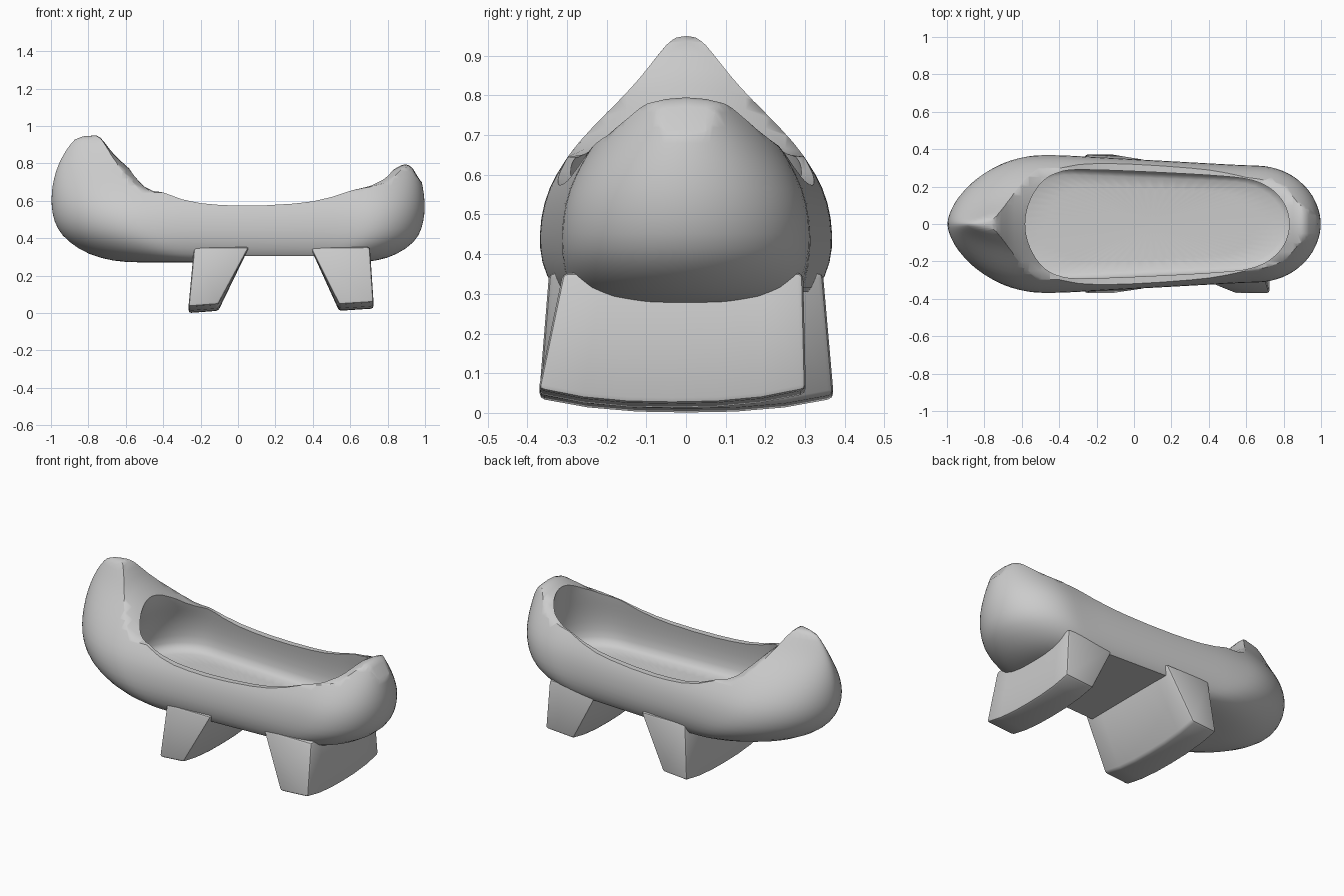
import bpy, bmesh, math

if "Cube" in bpy.data.objects:
    bpy.data.objects.remove(bpy.data.objects["Cube"])


def make_object(name, bm):
    bmesh.ops.recalc_face_normals(bm, faces=bm.faces[:])
    me = bpy.data.meshes.new(name)
    bm.to_mesh(me)
    bm.free()
    ob = bpy.data.objects.new(name, me)
    bpy.context.collection.objects.link(ob)
    return ob


def skin(bm, rings):
    """Join equal rings of vertices into a closed, capped body."""
    for a, b in zip(rings, rings[1:]):
        for i in range(len(a)):
            j = (i + 1) % len(a)
            bm.faces.new((a[i], a[j], b[j], b[i]))
    bm.faces.new(rings[0])
    bm.faces.new(rings[-1])


def loft(name, levels, left_len, right_len, left_pow, n=64):
    """Stack of rounded waterlines; each level is (z, x_left, x_right, half_width)."""
    bm = bmesh.new()
    rings = []
    for z, xl, xr, w in levels:
        ring = []
        for i in range(n):
            a = 2 * math.pi * i / n
            x = (xl + xr) / 2 - (xr - xl) / 2 * math.cos(a)
            y = w * (1 - 0.15 * min(1, max(0, (x + 0.4) / 1.0)))
            tl = max(0, 1 - (x - xl) / left_len)
            tr = max(0, 1 - (xr - x) / right_len)
            y *= max(0, 1 - tl ** left_pow) ** (1 / left_pow)
            y *= max(0, 1 - tr ** 2) ** 0.5
            ring.append(bm.verts.new((x, -y if math.sin(a) > 0 else y, z)))
        rings.append(ring)
    skin(bm, rings)
    ob = make_object(name, bm)
    ob.modifiers.new("round", 'SUBSURF').levels = 1
    return ob


def prism(name, profile, ys, crown=lambda x, y: 0):
    """Extrude an x-z profile along y, lowering it by crown(x, y)."""
    bm = bmesh.new()
    skin(bm, [[bm.verts.new((x, y, z - (0 if z > 1 else crown(x, y)))) for x, z in profile]
              for y in ys])
    return make_object(name, bm)


def finish(ob, angle):
    bpy.ops.object.select_all(action='DESELECT')
    ob.select_set(True)
    bpy.context.view_layer.objects.active = ob
    for m in list(ob.modifiers):
        bpy.ops.object.modifier_apply(modifier=m.name)
    bpy.ops.object.shade_smooth_by_angle(angle=math.radians(angle))


# Canoe hull: full closed body with a broad, flat bottom
hull = loft("canoe_hull", [
    (.268, -.55, .60, .24), (.276, -.66, .74, .30), (.31, -.80, .85, .34),
    (.38, -.91, .95, .367), (.45, -.97, .985, .371), (.53, -.995, 1.0, .36),
    (.60, -1.0, 1.0, .33), (.68, -.995, .99, .275), (.76, -.975, .97, .205),
    (.82, -.95, .945, .152), (.88, -.915, .92, .11), (.93, -.875, .89, .075),
    (.962, -.83, .87, .04)], .45, .32, 1.75)

# Inside hollow, slightly undercut below the rim
cavity = loft("cavity_cutter", [
    (.358, -.62, .80, .25), (.372, -.68, .85, .295), (.45, -.68, .87, .312),
    (.55, -.66, .865, .305), (.62, -.63, .855, .293), (.68, -.60, .845, .285),
    (.74, -.585, .835, .283), (.80, -.58, .825, .28), (.90, -.58, .82, .28)],
    .30, .30, 2)


# Curved sheer line that trims the top, rolled over at both ends
def end_roll(x, y):
    k = max(0, (-.4 - x) / .3, (x - .65) / .2)
    return 1.6 * min(1, k) * y * y


sheer = prism("sheer_cutter", [
    (-.86, 1.2), (-.83, .957), (-.79, .956), (-.76, .951), (-.735, .937), (-.71, .908),
    (-.68, .868), (-.64, .825), (-.60, .789), (-.56, .752), (-.5, .700), (-.45, .669),
    (-.4, .645), (-.3, .608), (-.2, .587), (-.1, .578), (0, .574), (.15, .576),
    (.3, .585), (.4, .597), (.5, .62), (.6, .653), (.7, .695), (.8, .748), (.85, .778),
    (.875, .791), (.895, .795), (.915, .790), (.935, .772), (.97, .715), (1.1, .55), (1.1, 1.2)],
    [i / 20 for i in range(-10, 11)], end_roll)

# Raised belly between the legs
belly = prism("belly_cutter", [(0, .2), (.45, .2), (.45, .305), (0, .305)], (-.6, .6))

for cutter in (cavity, sheer, belly):
    m = hull.modifiers.new(cutter.name, 'BOOLEAN')
    m.operation = 'DIFFERENCE'
    m.solver = 'EXACT'
    m.object = cutter
    cutter.hide_render = True
finish(hull, 50)
for cutter in (cavity, sheer, belly):
    bpy.data.objects.remove(cutter, do_unlink=True)


def leg(name, top, bottom, y_top, y_bot, z_mid):
    """Wide tapered foot with a slightly bowed underside."""
    bm = bmesh.new()
    rings = []
    for s in range(7):
        f = s / 6
        yt = y_top[0] + (y_top[1] - y_top[0]) * f
        yb = y_bot[0] + (y_bot[1] - y_bot[0]) * f
        zb = z_mid + .035 * abs(2 * f - 1) ** 2.5
        rings.append([bm.verts.new(c) for c in (
            (top[0], yt, .353), (top[1], yt, .353),
            (bottom[1], yb, zb + .012), (bottom[0], yb, zb))])
    skin(bm, rings)
    ob = make_object(name, bm)
    bev = ob.modifiers.new("soft_edges", 'BEVEL')
    bev.width = .014
    bev.segments = 2
    bev.limit_method = 'ANGLE'
    bev.angle_limit = math.radians(40)
    finish(ob, 35)


# Two wide stand legs
leg("left_leg", (-.235, .06), (-.265, -.105), (-.345, .345), (-.37, .372), 0)
leg("right_leg", (.385, .705), (.54, .725), (-.31, .295), (-.372, .302), .012)
